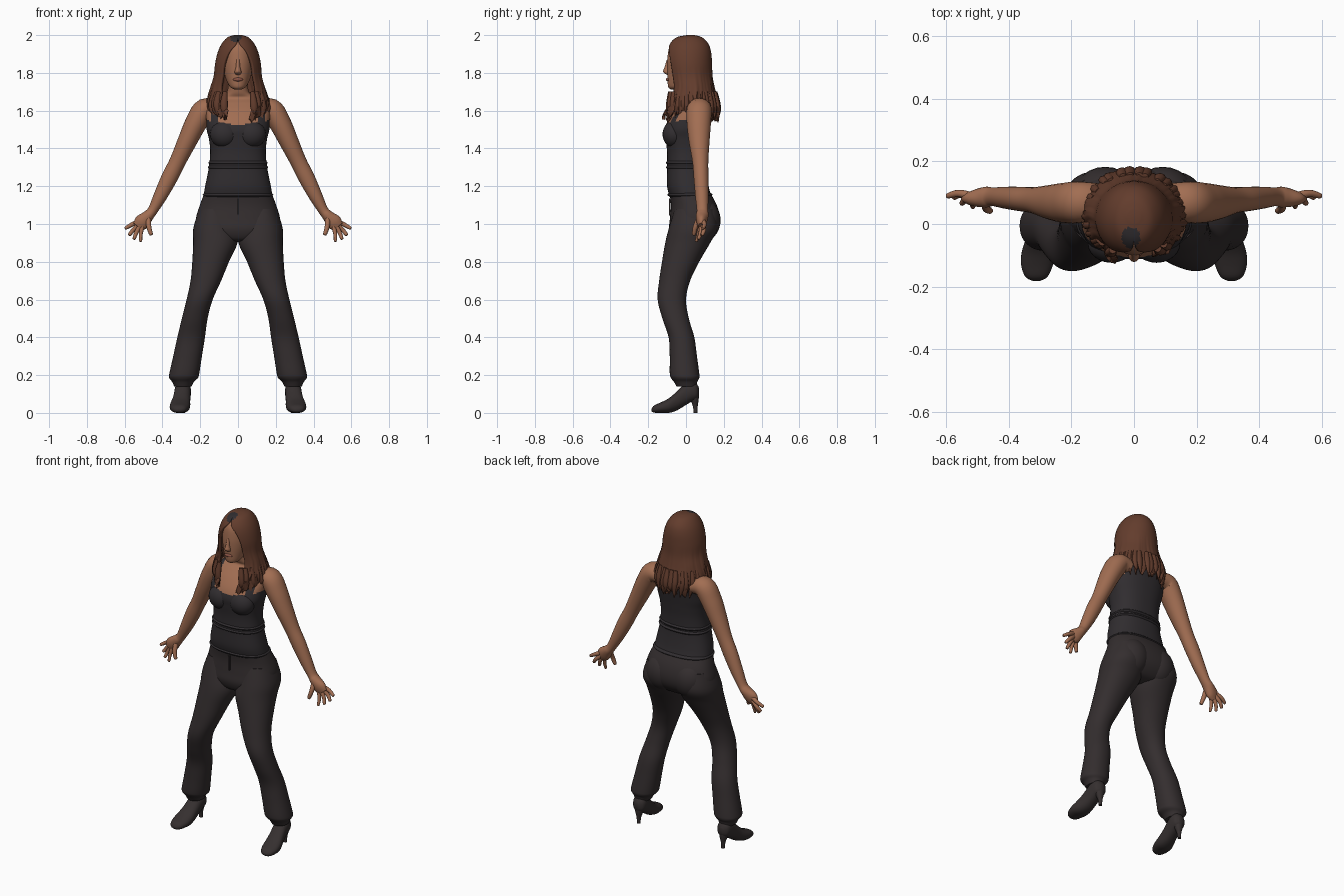
import bpy, bmesh, math, random
from mathutils import Vector

if "Cube" in bpy.data.objects:
    bpy.data.objects.remove(bpy.data.objects["Cube"])

random.seed(4)


def material(name, rgb):
    m = bpy.data.materials.new(name)
    m.diffuse_color = (*rgb, 1)
    m.use_nodes = True
    m.node_tree.nodes["Principled BSDF"].inputs["Base Color"].default_value = m.diffuse_color
    return m


SKIN = material("skin", (0.36, 0.155, 0.085))
LIPS = material("lips", (0.26, 0.09, 0.06))
HAIR = material("brown hair", (0.125, 0.046, 0.026))
TOP = material("charcoal top", (0.030, 0.026, 0.029))
PANTS = material("dark trousers", (0.034, 0.027, 0.028))
SHOE = material("dark leather", (0.036, 0.029, 0.029))


def smooth_rows(rows, n):
    """Catmull-Rom interpolation with n steps between rows."""
    out = []
    for i in range(len(rows) - 1):
        a, b, c, d = (rows[max(0, min(len(rows) - 1, i + k))] for k in (-1, 0, 1, 2))
        for k in range(n):
            t = k / n
            out.append([0.5 * (2 * q + (r - p) * t + (2 * p - 5 * q + 4 * r - s) * t * t
                               + (3 * q - p - 3 * r + s) * t ** 3)
                        for p, q, r, s in zip(a, b, c, d)])
    return out + [list(rows[-1])]


def finish(name, bm, mats, mirror=False, rule=None, angle=60):
    bmesh.ops.recalc_face_normals(bm, faces=bm.faces)
    if rule:
        for f in bm.faces:
            f.material_index = rule(f.calc_center_median())
    me = bpy.data.meshes.new(name)
    bm.to_mesh(me)
    bm.free()
    for m in mats:
        me.materials.append(m)
    ob = bpy.data.objects.new(name, me)
    bpy.context.collection.objects.link(ob)
    if mirror:
        ob.modifiers.new("mirror", 'MIRROR')
    bpy.ops.object.select_all(action='DESELECT')
    ob.select_set(True)
    bpy.context.view_layer.objects.active = ob
    bpy.ops.object.shade_smooth_by_angle(angle=math.radians(angle))
    return ob


def loft(name, rings, mats, seg=32, power=2.0, **kw):
    """Skin over rings given as (centre, u axis, v axis)."""
    bm = bmesh.new()
    loops = []
    for c, u, v in rings:
        loop = []
        for k in range(seg):
            a = 2 * math.pi * k / seg
            ca, sa = math.cos(a), math.sin(a)
            x = math.copysign(abs(ca) ** (2 / power), ca)
            y = math.copysign(abs(sa) ** (2 / power), sa)
            loop.append(bm.verts.new(c + u * x + v * y))
        loops.append(loop)
    for a, b in zip(loops, loops[1:]):
        for k in range(seg):
            j = (k + 1) % seg
            bm.faces.new((a[k], a[j], b[j], b[k]))
    bm.faces.new(loops[0])
    bm.faces.new(loops[-1])
    return finish(name, bm, mats, **kw)


def upright(name, rows, mats, n=5, **kw):
    """Rows: z, centre x, front y, back y, half width."""
    rings = [(Vector((x, (f + b) / 2, z)), Vector((w, 0, 0)), Vector((0, (b - f) / 2, 0)))
             for z, x, f, b, w in smooth_rows(rows, n)]
    return loft(name, rings, mats, **kw)


def limb(name, rows, mats, n=5, **kw):
    """Rows: x, y, z, in-plane radius, depth radius, rings square to the path."""
    pts = smooth_rows(rows, n)
    rings = []
    for i, p in enumerate(pts):
        t = (Vector(pts[min(i + 1, len(pts) - 1)][:3]) - Vector(pts[max(i - 1, 0)][:3])).normalized()
        u = t.cross(Vector((0, 1, 0))).normalized()
        rings.append((Vector(p[:3]), u * p[3], u.cross(t) * p[4]))
    return loft(name, rings, mats, **kw)


def ball(name, loc, size, mats, **kw):
    bm = bmesh.new()
    bmesh.ops.create_uvsphere(bm, u_segments=24, v_segments=16, radius=1)
    for v in bm.verts:
        v.co = Vector([c * s + o for c, s, o in zip(v.co, size, loc)])
    return finish(name, bm, mats, **kw)


# Torso: vest with low neckline and shoulder straps, skin above
def vest_rule(c):
    if c.y > 0.05:
        inside = c.z < 1.55 or (abs(c.x) < 0.125 and c.z < 1.66)
    else:
        inside = c.z < 1.525 + 0.25 * abs(c.x) ** 1.3
    strap = 0.105 < abs(c.x) < 0.142 and c.z < 1.67
    return 0 if inside or strap else 1


upright("torso", [(1.14, 0, -.085, .135, .183), (1.2, 0, -.1, .12, .174), (1.29, 0, -.1, .108, .156),
                  (1.38, 0, -.1, .108, .147), (1.45, 0, -.108, .115, .154), (1.5, 0, -.112, .122, .166),
                  (1.55, 0, -.095, .13, .168), (1.6, 0, -.06, .14, .17), (1.64, 0, -.02, .135, .16),
                  (1.668, 0, .01, .115, .11), (1.7, 0, .0, .1, .058), (1.79, 0, -.02, .09, .053)],
        [TOP, SKIN], n=8, seg=72, power=2.35, rule=vest_rule)
ball("bust", (.072, -.062, 1.475), (.076, .062, .072), [TOP], mirror=True)
# Folded hem and waist creases
for z, f, b, w in ((1.325, -.107, .115, .157), (1.30, -.106, .116, .160), (1.155, -.098, .14, .187)):
    upright("vest_fold", [(z - .012, 0, f + .012, b - .012, w - .012), (z, 0, f, b, w),
                          (z + .012, 0, f + .012, b - .012, w - .012)], [TOP], seg=64, power=2.35)

# Trousers: hips, seat and legs
upright("hips", [(1.17, 0, -.088, .125, .175), (1.1, 0, -.08, .163, .202), (1.03, 0, -.085, .178, .222),
                 (.97, 0, -.09, .165, .215), (.92, 0, -.07, .12, .15), (.905, 0, -.03, .06, .06)],
        [PANTS], seg=64, power=2.3)
ball("seat", (.092, .085, 1.02), (.105, .098, .115), [PANTS], mirror=True)
upright("trouser_leg", [(1.08, .12, -.06, .15, .085), (.98, .123, -.09, .168, .113), (.9, .12, -.11, .128, .117),
                        (.8, .145, -.127, .07, .097), (.7, .17, -.142, .022, .081), (.6, .203, -.15, .0, .069),
                        (.5, .229, -.125, .015, .068), (.4, .248, -.092, .044, .073),
                        (.3, .267, -.086, .058, .076), (.21, .284, -.086, .07, .079),
                        (.185, .288, -.08, .07, .076), (.165, .291, -.064, .06, .058),
                        (.14, .292, -.05, .055, .046)], [PANTS], seg=40, power=2.15, mirror=True)
bm = bmesh.new()
bmesh.ops.create_cube(bm, size=1)
for v in bm.verts:
    v.co = Vector((v.co.x * .012, v.co.y * .008 - .087, v.co.z * .09 + 1.09))
finish("fly_seam", bm, [PANTS])

# High heeled shoes: rows are y, centre x, sole z, upper z, half width
shoe = smooth_rows([(-.182, .312, .008, .022, .012), (-.168, .312, .001, .04, .036), (-.13, .31, 0, .057, .051),
                    (-.09, .306, 0, .078, .053), (-.05, .3, .012, .112, .047), (-.01, .295, .036, .15, .044),
                    (.03, .292, .06, .168, .043), (.056, .291, .072, .155, .035), (.07, .29, .09, .13, .014)], 4)
loft("shoe", [(Vector((x, y, (a + b) / 2)), Vector((w, 0, 0)), Vector((0, 0, (b - a) / 2)))
              for y, x, a, b, w in shoe], [SHOE], seg=28, power=2.3, mirror=True)
upright("heel", [(.11, .291, .0, .07, .035), (.07, .291, .022, .067, .024), (.035, .291, .036, .062, .013),
                 (0, .291, .041, .06, .011)], [SHOE], seg=16, mirror=True)

# Arms with palms and fingers
limb("arm", [(.11, .075, 1.6, .045, .055), (.175, .07, 1.605, .06, .066), (.222, .068, 1.535, .058, .064),
             (.268, .07, 1.44, .051, .055), (.32, .076, 1.33, .043, .042), (.363, .08, 1.245, .043, .039),
             (.41, .084, 1.15, .036, .035), (.45, .087, 1.075, .027, .03), (.474, .086, 1.045, .03, .033),
             (.508, .082, 1.01, .041, .026), (.53, .08, .985, .03, .014)], [SKIN], seg=28, mirror=True)
fingers = {  # base x, y, z ; knuckle ; tip ; radius
    "index_finger": ((.515, .088, 1.02), (.56, .098, .998), (.595, .09, .978), .0115),
    "middle_finger": ((.52, .088, 1.0), (.555, .095, .968), (.575, .085, .942), .0115),
    "ring_finger": ((.515, .08, .995), (.538, .078, .955), (.55, .066, .922), .011),
    "little_finger": ((.505, .075, .99), (.515, .066, .945), (.515, .055, .91), .010),
    "thumb": ((.475, .07, 1.03), (.472, .05, .985), (.46, .042, .945), .013)}
for name, (a, b, c, r) in fingers.items():
    end = tuple(q + (q - p) * .08 for p, q in zip(b, c))
    limb(name, [(*a, r * 1.15, r * 1.15), (*b, r, r), (*c, r * .75, r * .75), (*end, r * .2, r * .2)],
         [SKIN], n=4, seg=12, mirror=True)

# Head, nose and lips
upright("head", [(1.712, 0, -.08, -.03, .018), (1.726, 0, -.094, .0, .042), (1.765, 0, -.098, .06, .063),
                 (1.82, 0, -.1, .09, .078), (1.87, 0, -.099, .11, .084), (1.93, 0, -.09, .105, .078),
                 (1.965, 0, -.065, .08, .055)], [SKIN], seg=40)
upright("nose", [(1.79, 0, -.1, -.08, .014), (1.805, 0, -.121, -.08, .018), (1.83, 0, -.114, -.08, .012),
                 (1.87, 0, -.101, -.085, .009)], [SKIN], seg=16)
ball("lips", (0, -.095, 1.765), (.026, .011, .010), [LIPS])

# Hair: open-fronted shell with ragged ends; rows are z, front y, back y, half width, gap angle
rows = smooth_rows([(2.0, .005, .045, .02, 0), (1.988, -.05, .085, .056, 0), (1.955, -.085, .118, .086, 7),
                    (1.91, -.102, .133, .107, 27), (1.85, -.106, .138, .121, 38), (1.78, -.1, .141, .128, 41),
                    (1.72, -.095, .152, .145, 40), (1.66, -.105, .167, .16, 33), (1.61, -.118, .178, .158, 26),
                    (1.57, -.125, .172, .135, 26)], 5)
bm = bmesh.new()
SEG = 88
lock = [random.uniform(-1, 1) for _ in range(SEG + 1)]
grid = []
for z, f, b, w, gap in rows:
    g = math.radians(max(gap, 0))
    low = min(max((1.84 - z) / .25, 0), 1)
    line = []
    for k in range(SEG + 1):
        a = g + (2 * math.pi - 2 * g) * k / SEG
        r = 1 + low * (.035 * lock[k] + .025 * math.sin(9 * a + 14 * z))
        line.append(bm.verts.new((-math.sin(a) * w * r, (f + b) / 2 - math.cos(a) * (b - f) / 2 * r,
                                  z + low ** 4 * .035 * lock[(k * 7) % SEG])))
    grid.append(line)
for p, q in zip(grid, grid[1:]):
    for k in range(SEG):
        bm.faces.new((p[k], p[k + 1], q[k + 1], q[k]))
bm.faces.new(grid[0][:SEG])
bmesh.ops.remove_doubles(bm, verts=bm.verts, dist=.0001)
# dark patch at the front of the parting
hair = finish("hair", bm, [HAIR, TOP], angle=50,
              rule=lambda c: int(((c.x + .01) / .03) ** 2 + ((c.y + .043) / .034) ** 2 < 1 and c.z > 1.9))
thick = hair.modifiers.new("thickness", 'SOLIDIFY')
thick.thickness = .018
thick.offset = -1

# Loose hair ends over the shoulders, chest and back
for i in range(26):
    a = math.radians(32 + 296 * i / 25 + random.uniform(-4, 4))
    x, y = -math.sin(a) * .15, .03 - math.cos(a) * .138
    drop = random.uniform(1.53, 1.58)
    limb("hair_lock", [(x * .92, y * .92, 1.7, .012, .012), (x, y, 1.64, .02, .015),
                       (x * random.uniform(.95, 1.05), y * 1.04, 1.6, .016, .011),
                       (x * random.uniform(.8, 1.0), y * 1.04, drop, .002, .002)], [HAIR], n=3, seg=8)
